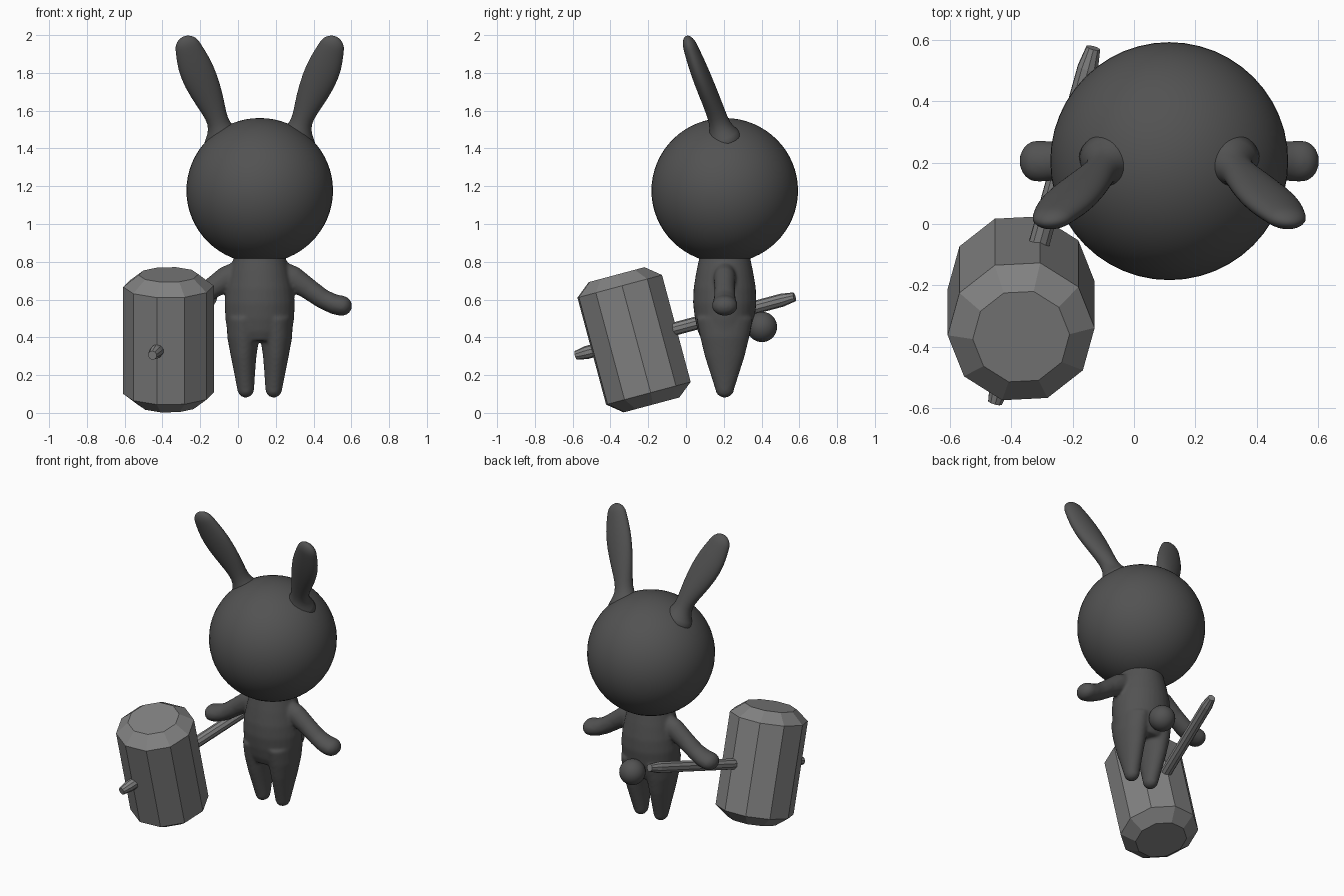
import bpy, bmesh, math
from mathutils import Vector, Matrix

if "Cube" in bpy.data.objects:
    bpy.data.objects.remove(bpy.data.objects["Cube"])

CX, CY = 0.115, 0.205  # centre line of the figure


def material(name, v):
    m = bpy.data.materials.new(name)
    m.diffuse_color = (v, v, v, 1)
    m.use_nodes = True
    m.node_tree.nodes["Principled BSDF"].inputs["Base Color"].default_value = m.diffuse_color
    return m


FUR = material("dark grey fur", 0.085)
WOOD = material("mid grey mallet", 0.22)


def finish(bm, name, mat, smooth=True):
    bmesh.ops.recalc_face_normals(bm, faces=bm.faces)
    me = bpy.data.meshes.new(name)
    bm.to_mesh(me)
    bm.free()
    me.materials.append(mat)
    for p in me.polygons:
        p.use_smooth = smooth
    ob = bpy.data.objects.new(name, me)
    bpy.context.collection.objects.link(ob)
    return ob


def loft(bm, path, sides=16, cap=True, side=1):
    """Elliptical rings (x, y, z, width radius, depth radius) along a path, x mirrored by side."""
    pts = [Vector((p[0] * side, p[1], p[2])) for p in path]
    rings = []
    for i, p in enumerate(path):
        t = (pts[min(i + 1, len(pts) - 1)] - pts[max(i - 1, 0)]).normalized()
        rings.append((pts[i], t, p[3], p[4]))
    if cap:  # rounded tip at the end of the path
        c, t, ra, rb = rings[-1]
        for a in (25, 50, 70, 84):
            s, k = math.sin(math.radians(a)), math.cos(math.radians(a))
            rings.append((c + t * ra * s, t, ra * k, rb * k))
    loops = []
    for c, t, ra, rb in rings:
        v = Vector((0, 1, 0))
        v = (v - t * v.dot(t)).normalized()
        u = v.cross(t)
        loops.append([bm.verts.new(c + u * ra * math.cos(a) + v * rb * math.sin(a))
                      for a in (2 * math.pi * k / sides for k in range(sides))])
    for A, B in zip(loops, loops[1:]):
        for k in range(sides):
            bm.faces.new((A[k], A[(k + 1) % sides], B[(k + 1) % sides], B[k]))
    bm.faces.new(loops[0])
    bm.faces.new(loops[-1])


def place(ob):
    ob.location = (CX, CY, 0)
    return ob


def ball(name, r, z, y=0, rz=None):
    bm = bmesh.new()
    bmesh.ops.create_uvsphere(bm, u_segments=48, v_segments=32, radius=r)
    bmesh.ops.scale(bm, vec=(1, 1, (rz or r) / r), verts=bm.verts)
    bmesh.ops.translate(bm, vec=(0, y, z), verts=bm.verts)
    return place(finish(bm, name, FUR))


# head and tail
ball("head", 0.388, 1.177, rz=0.384)
ball("tail", 0.08, 0.455, y=0.197)

# body: torso, legs and arms fused into one soft skin
bm = bmesh.new()
loft(bm, [(0, 0, 0.38, .13, .12), (0, 0, 0.43, .172, .142), (0, 0, 0.5, .182, .158),
          (0, 0, 0.58, .186, .168), (0, 0, 0.66, .178, .165), (0, 0, 0.75, .158, .15),
          (0, 0, 0.82, .138, .135), (0, 0, 0.88, .12, .12)], 32, cap=False)
LEG = [(.085, 0, .5, .09, .15), (.087, 0, .4, .085, .13), (.085, 0, .3, .068, .106),
       (.079, 0, .2, .054, .074), (.074, 0, .125, .045, .05)]
ARM = [(.06, 0, .75, .075, .06), (.18, 0, .71, .066, .058), (.26, 0, .655, .056, .054),
       (.335, 0, .602, .052, .058), (.395, 0, .575, .053, .066), (.435, 0, .567, .054, .068)]
for s in (1, -1):
    loft(bm, LEG, 24, side=s)
    loft(bm, ARM, 24, side=s)
body = place(finish(bm, "body", FUR))
rm = body.modifiers.new("fuse", 'REMESH')
rm.mode = 'VOXEL'
rm.voxel_size = 0.009
rm.use_smooth_shade = True
sm = body.modifiers.new("soften", 'SMOOTH')
sm.factor = 0.5
sm.iterations = 8

# ears, flared where they meet the head
EAR = [(.185, .01, 1.42, .14, .12), (.2, -.01, 1.475, .085, .08), (.215, -.025, 1.52, .059, .056),
       (.23, -.04, 1.57, .056, .051), (.262, -.07, 1.65, .076, .05), (.312, -.115, 1.76, .094, .05),
       (.35, -.15, 1.85, .091, .046), (.378, -.18, 1.93, .071, .039)]
for s, n in ((1, "ear_right"), (-1, "ear_left")):
    bm = bmesh.new()
    loft(bm, EAR, 20, side=s)
    ear = place(finish(bm, n, FUR))
    ear.modifiers.new("round", 'SUBSURF').levels = 1

# mallet: ten-sided chamfered head and a tapered handle through its middle
TURN = (Matrix.Translation((-0.368, -0.275, 0.387))
        @ Matrix.Rotation(math.radians(15), 4, 'X')
        @ Matrix.Rotation(math.radians(-15), 4, 'Z'))


def turned(name, profile, sides, base=Matrix()):
    bm = bmesh.new()
    loops = [[bm.verts.new((r * math.sin(2 * math.pi * k / sides),
                            r * math.cos(2 * math.pi * k / sides), z))
              for k in range(sides)] for r, z in profile]
    for A, B in zip(loops, loops[1:]):
        for k in range(sides):
            bm.faces.new((A[k], A[(k + 1) % sides], B[(k + 1) % sides], B[k]))
    bm.faces.new(loops[0])
    bm.faces.new(loops[-1])
    bmesh.ops.transform(bm, matrix=TURN @ base, verts=bm.verts)
    return finish(bm, name, WOOD, smooth=False)


turned("mallet_head", [(.158, -.357), (.24, -.293), (.24, .293), (.158, .357)], 10)
turned("mallet_handle", [(.024, -.33), (.035, -.27), (.035, .84), (.024, .91)], 10,
       Matrix.Rotation(math.radians(-90), 4, 'X'))
